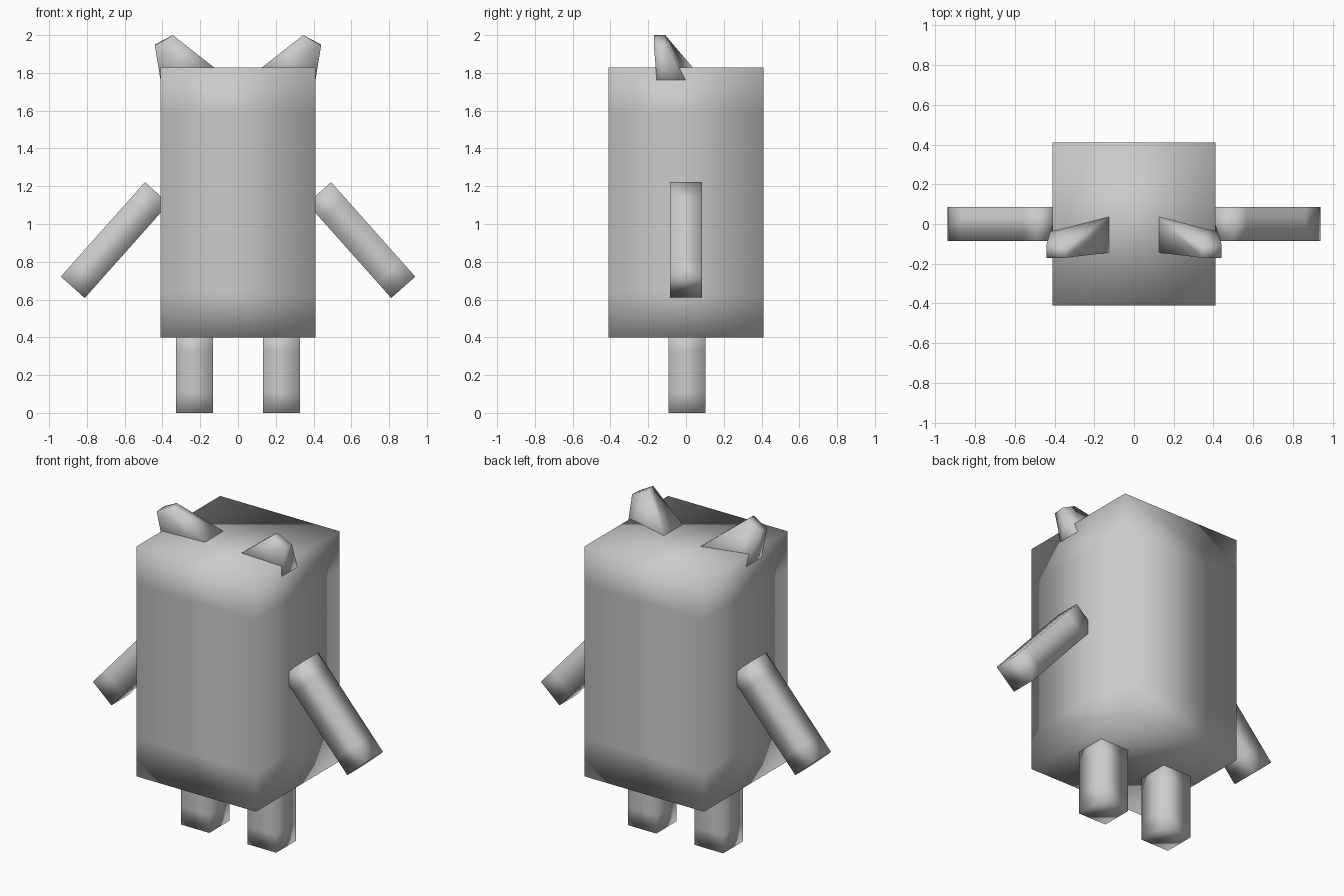
import bpy
import bmesh
import math
from mathutils import Matrix, Vector

cube = bpy.data.objects.get("Cube")
if cube:
    bpy.data.objects.remove(cube, do_unlink=True)

# Single grey material
grey = bpy.data.materials.new("plain grey")
grey.use_nodes = True
colour = (0.6, 0.6, 0.6, 1)
grey.diffuse_color = colour
grey.node_tree.nodes["Principled BSDF"].inputs["Base Color"].default_value = colour


def finish(name, bm):
    """Turn a bmesh into a fully smooth-shaded object."""
    bmesh.ops.recalc_face_normals(bm, faces=bm.faces)
    for face in bm.faces:
        face.smooth = True
    mesh = bpy.data.meshes.new(name)
    bm.to_mesh(mesh)
    bm.free()
    mesh.materials.append(grey)
    obj = bpy.data.objects.new(name, mesh)
    bpy.context.collection.objects.link(obj)
    return obj


def box(name, centre, size, segments, tilt=0):
    """Box with evenly spaced loops along its length, tilted about y."""
    bm = bmesh.new()
    bmesh.ops.create_cube(bm, size=1)
    for i in range(1, segments):
        bmesh.ops.bisect_plane(bm, geom=bm.verts[:] + bm.edges[:] + bm.faces[:],
                               plane_co=(0, 0, i / segments - 0.5), plane_no=(0, 0, 1))
    matrix = (Matrix.Translation(centre) @ Matrix.Rotation(tilt, 4, "Y")
              @ Matrix.Diagonal((*size, 1)))
    bm.transform(matrix)
    return finish(name, bm)


def ear(name, side):
    """Tapered block leaning outward, sunk into the top corner of the body."""
    tip = [(0.44, -0.17, 1.945), (0.345, -0.17, 2.0), (0.345, -0.11, 2.0), (0.44, -0.1, 1.95)]
    base = [(0.40, -0.15, 1.70), (0.09, -0.14, 1.80), (0.09, 0.06, 1.80), (0.40, 0.03, 1.70)]
    bm = bmesh.new()
    top, bottom = ([bm.verts.new((side * x, y, z)) for x, y, z in ring] for ring in (tip, base))
    bm.faces.new(top)
    bm.faces.new(bottom[::-1])
    for i in range(4):
        j = (i + 1) % 4
        bm.faces.new((top[i], bottom[i], bottom[j], top[j]))
    return finish(name, bm)


# Body
box("body", (0, 0, 1.113), (0.82, 0.82, 1.43), 6)

# Paired limbs and ears
for label, side in (("left", 1), ("right", -1)):
    box(label + "_leg", (side * 0.23, 0.005, 0.22), (0.196, 0.196, 0.44), 4)
    box(label + "_arm", (side * 0.652, 0, 0.915), (0.17, 0.17, 0.67), 6,
        -side * math.atan2(0.445, 0.5))
    ear(label + "_ear", side)
